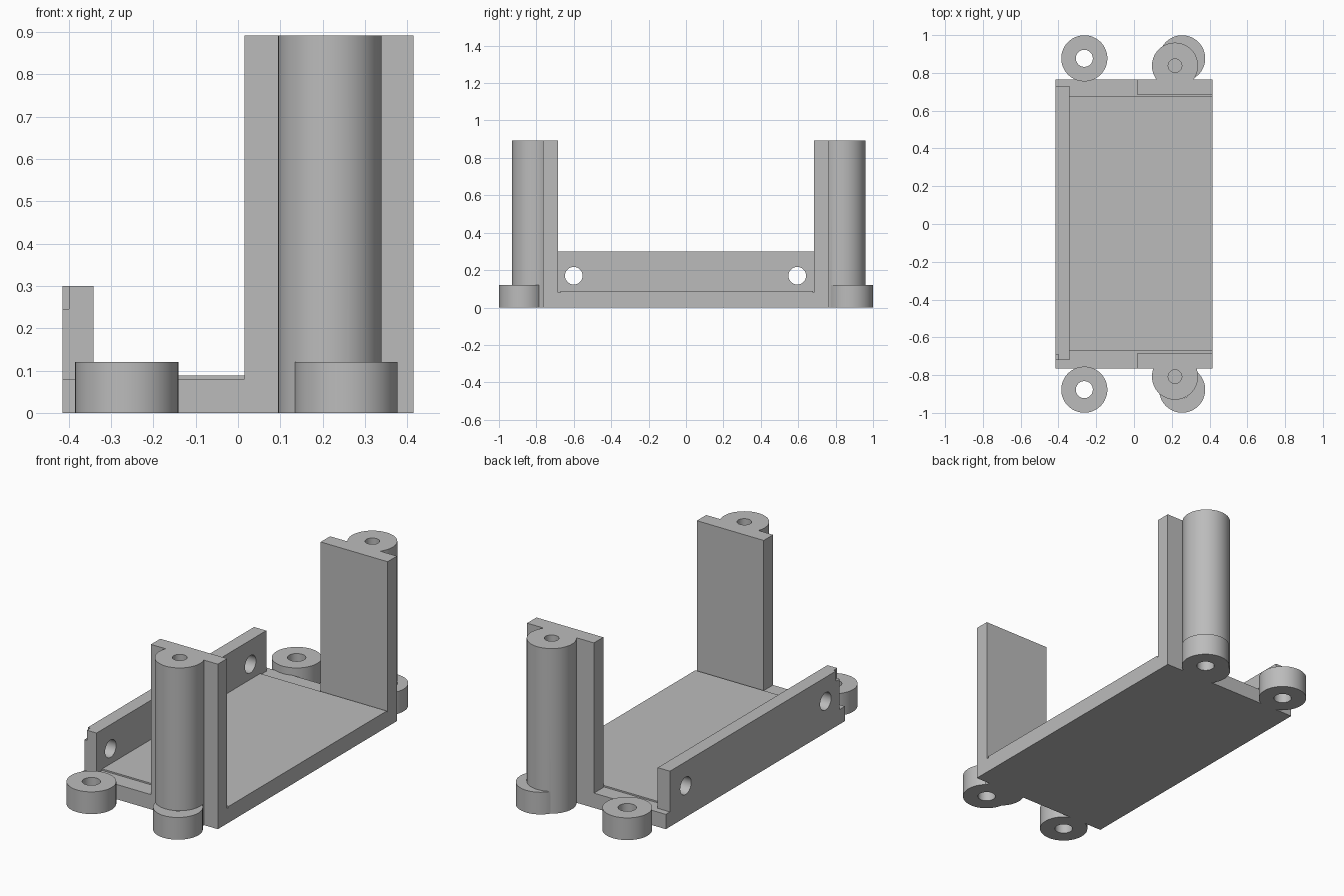
import bpy, math
from mathutils import Matrix
import bmesh

cube = bpy.data.objects.get("Cube")
if cube:
    bpy.data.objects.remove(cube, do_unlink=True)

grey = bpy.data.materials.new("plain grey")
grey.use_nodes = True
colour = (0.5, 0.5, 0.5, 1)
grey.diffuse_color = colour
grey.node_tree.nodes["Principled BSDF"].inputs["Base Color"].default_value = colour


def add_object(name, bm):
    mesh = bpy.data.meshes.new(name)
    bm.to_mesh(mesh)
    bm.free()
    mesh.materials.append(grey)
    obj = bpy.data.objects.new(name, mesh)
    bpy.context.collection.objects.link(obj)
    return obj


def box(name, x0, x1, y0, y1, z0, z1):
    bm = bmesh.new()
    centre = Matrix.Translation(((x0 + x1) / 2, (y0 + y1) / 2, (z0 + z1) / 2))
    size = Matrix.Diagonal((x1 - x0, y1 - y0, z1 - z0, 1))
    bmesh.ops.create_cube(bm, size=1, matrix=centre @ size)
    return add_object(name, bm)


def cylinder(name, x, y, z0, z1, radius, along_x=False):
    bm = bmesh.new()
    place = Matrix.Translation((x, y, (z0 + z1) / 2))
    if along_x:
        place = place @ Matrix.Rotation(math.pi / 2, 4, "Y")
    bmesh.ops.create_cone(bm, cap_ends=True, segments=64, radius1=radius,
                          radius2=radius, depth=z1 - z0, matrix=place)
    return add_object(name, bm)


def combine(obj, tool, operation="DIFFERENCE"):
    tool.hide_render = True
    bpy.context.view_layer.objects.active = obj
    mod = obj.modifiers.new("combine", "BOOLEAN")
    mod.operation, mod.solver, mod.object = operation, "EXACT", tool
    bpy.ops.object.modifier_apply(modifier=mod.name)
    bpy.data.objects.remove(tool, do_unlink=True)


def smooth(obj):
    bpy.ops.object.select_all(action="DESELECT")
    obj.select_set(True)
    bpy.context.view_layer.objects.active = obj
    bpy.ops.object.shade_smooth_by_angle(angle=math.radians(30))


RADIUS, HOLE, FOOT_TOP, POST_TOP = 0.122, 0.045, 0.12, 0.892

# Base plate with a slightly raised floor
box("base_plate", -0.415, 0.415, -0.765, 0.765, 0, 0.08)
box("raised_floor", -0.345, 0.415, -0.672, 0.678, 0.07, 0.088)

# Low side wall with a corner notch and two screw holes
rail = box("low_side_wall", -0.415, -0.342, -0.72, 0.73, 0.04, 0.3)
combine(rail, box("notch", -0.5, -0.4, -0.8, -0.69, 0.245, 0.4))
for y in (-0.6, 0.595):
    # The cutter's length runs along x once turned
    combine(rail, cylinder("hole", -0.38, y, 0.07, 0.27, 0.047, along_x=True))
smooth(rail)

# Each end has a tall post and a low mounting ring
for end, side, post_y in (("front", -1, -0.808), ("back", 1, 0.838)):
    ring_y = side * 0.877
    ring = cylinder(end + "_mounting_ring", -0.263, ring_y, 0, FOOT_TOP, RADIUS)
    combine(ring, cylinder("hole", -0.263, ring_y, -0.1, 0.3, HOLE))
    smooth(ring)

    y0, y1 = sorted((side * 0.685, side * 0.765))
    post = box(end + "_tall_post", 0.015, 0.415, y0, y1, 0, POST_TOP)
    combine(post, cylinder("column", 0.217, post_y, 0, POST_TOP, RADIUS), "UNION")
    combine(post, cylinder("foot", 0.255, ring_y, 0, FOOT_TOP, RADIUS), "UNION")
    combine(post, cylinder("top_hole", 0.217, post_y, POST_TOP - 0.2, 1, 0.036))
    combine(post, cylinder("foot_hole", 0.255, ring_y, -0.1, FOOT_TOP, HOLE))
    smooth(post)
